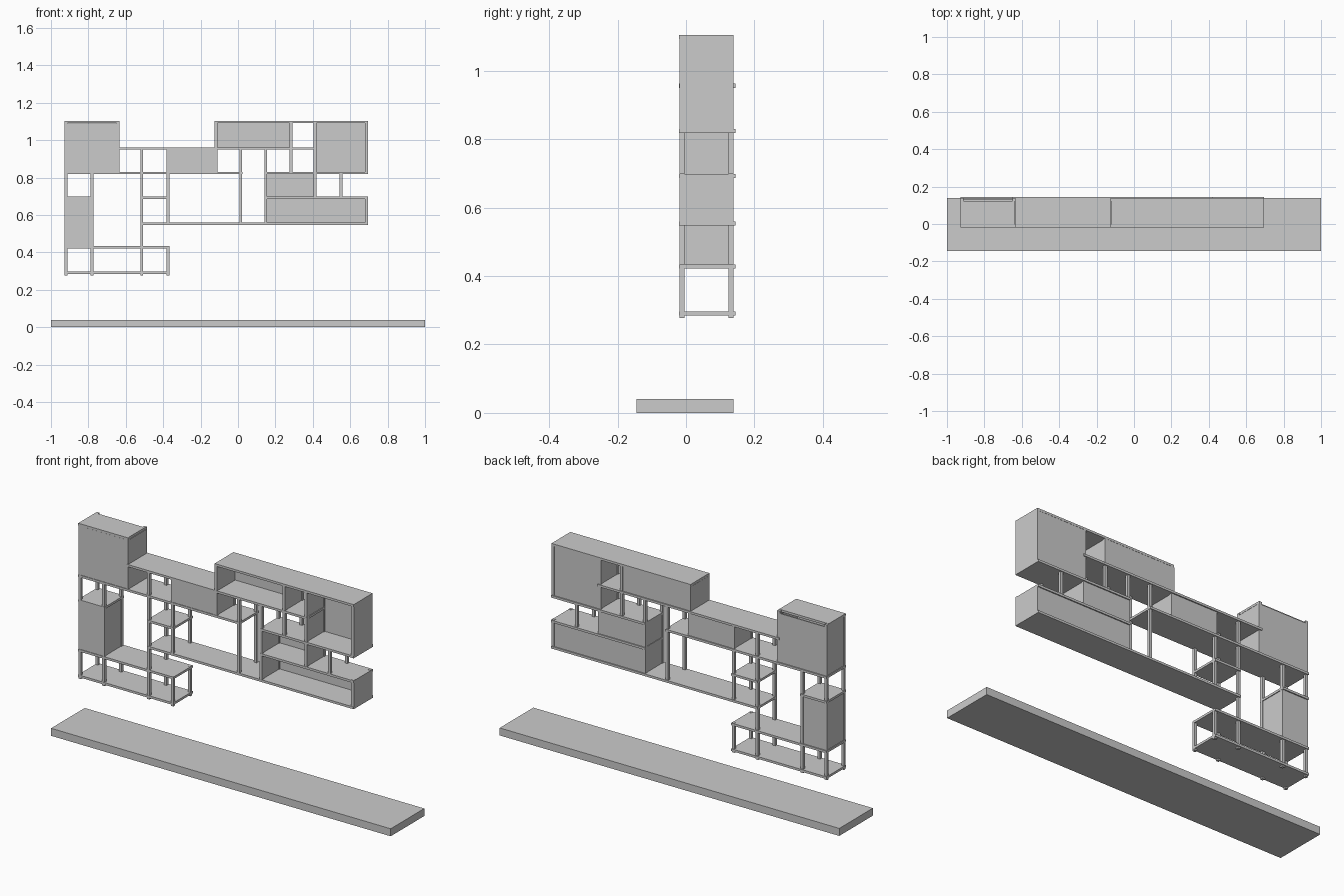
import bpy

T = 0.015            # post thickness
H = 0.012            # board thickness
P = 0.008            # panel thickness
YF, YB = -0.019, 0.139


def box(name, x0, x1, y0, y1, z0, z1):
    bpy.ops.mesh.primitive_cube_add(size=1, location=((x0 + x1) / 2, (y0 + y1) / 2, (z0 + z1) / 2))
    o = bpy.context.object
    o.name = name
    o.scale = (x1 - x0, y1 - y0, z1 - z0)
    bpy.ops.object.transform_apply(location=False, rotation=False, scale=True)
    return o


def posts(x, z0, z1):
    # front and back upright at one x
    box("front_post", x - T / 2, x + T / 2, YF, YF + T, z0, z1)
    box("back_post", x - T / 2, x + T / 2, YB - T, YB, z0, z1)


def shelf(x0, x1, z, back=0.144):
    box("shelf_board", x0, x1, YF - 0.001, back, z - H / 2, z + H / 2)


def cabinet(name, x0, x1, z0, z1, door, left_full=False, right_full=False):
    # back panel, two sides and an optional door between the uprights
    box(name + "_back", x0 + 0.004, x1 - 0.004, YB - 0.007, YB - 0.001, z0, z1)
    for side, x, full in (("left", x0, left_full), ("right", x1, right_full)):
        ya, yb = (YF, YB) if full else (YF + T, YB - T)
        hw = T / 2 + 0.0005 if full else P / 2
        box(name + "_" + side + "_side", x - hw, x + hw, ya, yb, z0, z1)
    if door:
        box(name + "_door", x0 + T / 2, x1 - T / 2, YF + 0.002, YF + 0.010, z0, z1)


# Floor plinth
box("plinth", -1, 1, -0.144, 0.139, 0, 0.04)

# Uprights: x, bottom, top
for x, z0, z1 in [
    (-0.92, 0.277, 1.103), (-0.78, 0.277, 0.825), (-0.515, 0.277, 0.96),
    (-0.375, 0.277, 0.435), (-0.375, 0.55, 0.96), (-0.642, 0.82, 1.103),
    (-0.117, 0.82, 1.103), (0.015, 0.55, 0.96), (0.148, 0.55, 0.96),
    (0.283, 0.82, 1.103), (0.412, 0.69, 1.103), (0.55, 0.69, 0.825),
    (0.687, 0.55, 0.70), (0.687, 0.82, 1.103),
]:
    posts(x, z0, z1)

# Horizontal boards: left, right, height
for x0, x1, z in [
    (-0.928, -0.367, 0.291), (-0.928, -0.367, 0.428),
    (-0.522, 0.695, 0.553), (-0.928, -0.772, 0.692),
    (-0.522, -0.367, 0.692), (0.141, 0.695, 0.692),
    (-0.928, 0.023, 0.824), (0.141, 0.695, 0.824),
    (-0.649, 0.42, 0.956),
]:
    shelf(x0, x1, z)

# Top boards; the left one stops short of its back posts
shelf(-0.124, 0.695, 1.098, YB)
shelf(-0.927, -0.635, 1.098, YB - T)

# Closed cabinets
cabinet("upper_left_cabinet", -0.92, -0.642, 0.83, 1.09, True, False, True)
cabinet("lower_left_cabinet", -0.92, -0.78, 0.434, 0.686, True)
cabinet("middle_cabinet", -0.375, -0.117, 0.83, 0.95, True)

# Open-fronted boxes
cabinet("upper_right_box", 0.412, 0.687, 0.83, 1.092, False, False, True)
cabinet("upper_middle_box", -0.117, 0.283, 0.962, 1.092, False, True, False)
cabinet("inner_right_box", 0.148, 0.412, 0.698, 0.818, False)
cabinet("lower_right_box", 0.148, 0.687, 0.559, 0.686, False, False, True)
